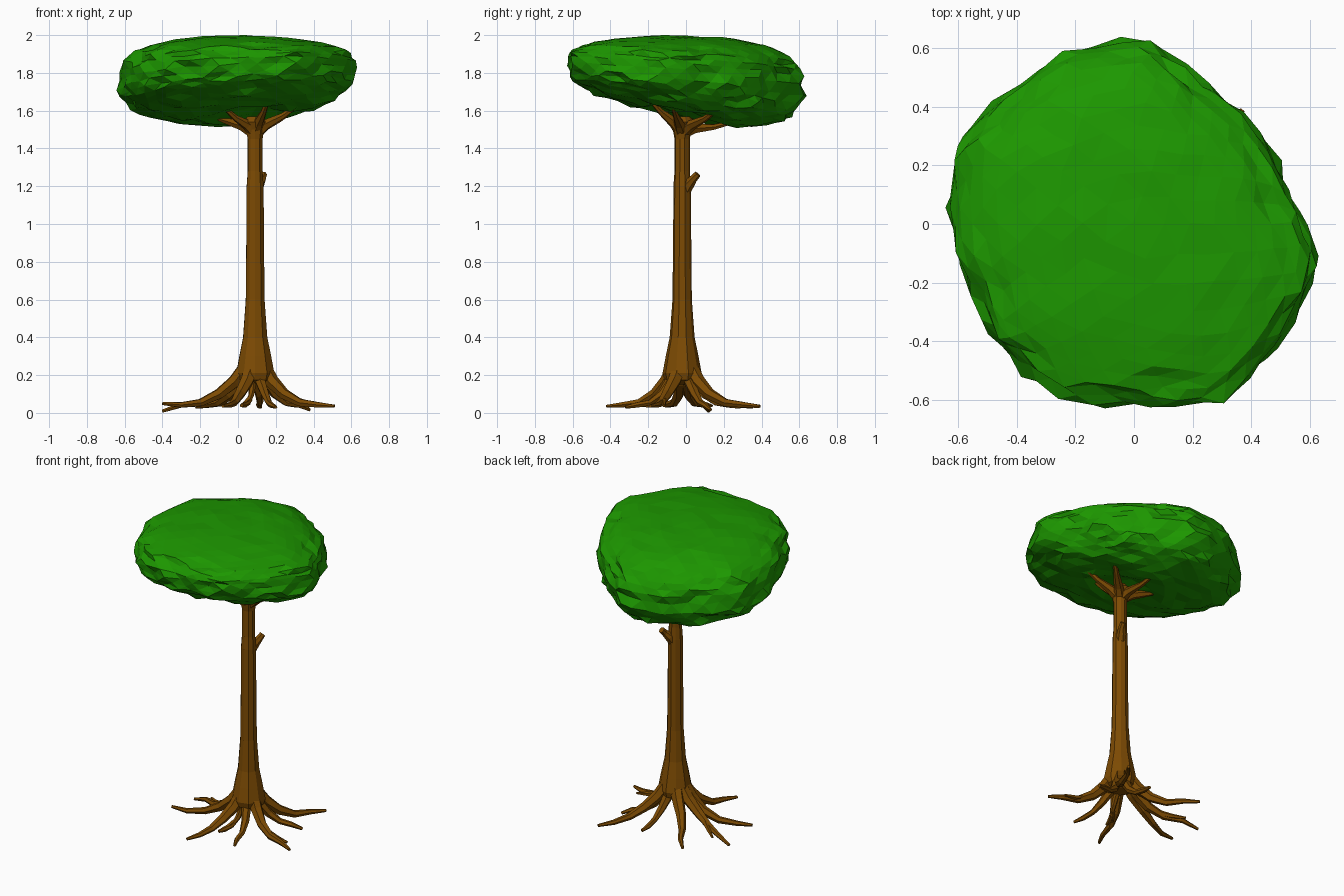
import bpy, bmesh, math, random
from mathutils import Vector, noise

if "Cube" in bpy.data.objects:
    bpy.data.objects.remove(bpy.data.objects["Cube"])
random.seed(4)

def material(name, col):
    m = bpy.data.materials.new(name)
    m.diffuse_color = (*col, 1)
    m.use_nodes = True
    m.node_tree.nodes["Principled BSDF"].inputs["Base Color"].default_value = m.diffuse_color
    return m

bark = material("bark", (0.205, 0.07, 0.001))
leaf = material("leaf", (0.012, 0.31, 0.0))

def finish(bm, name, mat):
    bmesh.ops.recalc_face_normals(bm, faces=bm.faces)
    me = bpy.data.meshes.new(name)
    bm.to_mesh(me)
    bm.free()
    me.materials.append(mat)
    ob = bpy.data.objects.new(name, me)
    bpy.context.collection.objects.link(ob)
    return ob

def tube(name, pts, radii, sides=6, rough=0.06):
    """Flat-faced tapered limb swept along a path."""
    bm = bmesh.new()
    pts = [Vector(p) for p in pts]
    wob = [1 + random.uniform(-rough, rough) for _ in range(sides)]
    rings = []
    for i, (p, r) in enumerate(zip(pts, radii)):
        t = (pts[min(i + 1, len(pts) - 1)] - pts[max(i - 1, 0)]).normalized()
        ref = Vector((1, 0, 0)) if abs(t.z) > 0.95 else Vector((0, 0, 1))
        u = t.cross(ref).normalized()
        v = t.cross(u)
        rings.append([bm.verts.new(p + r * wob[k] * (u * math.cos(2 * math.pi * k / sides)
                      + v * math.sin(2 * math.pi * k / sides))) for k in range(sides)])
    for a, b in zip(rings, rings[1:]):
        for k in range(sides):
            n = (k + 1) % sides
            bm.faces.new((a[k], a[n], b[n], b[k]))
    bm.faces.new(rings[0])
    bm.faces.new(rings[-1])
    return finish(bm, name, bark)

# Trunk
CX, CY = 0.09, -0.02
profile = [(0.15, 0.05), (0.175, 0.095), (0.21, 0.105), (0.30, 0.088), (0.40, 0.067), (0.60, 0.052),
           (1.0, 0.048), (1.20, 0.047), (1.28, 0.041), (1.45, 0.041), (1.50, 0.05), (1.54, 0.068), (1.57, 0.04)]
tube("trunk", [(CX, CY, z) for z, r in profile], [r for z, r in profile], 10, 0.04)
tube("broken_stub", [(0.095, -0.01, 1.17), (0.112, 0.02, 1.215), (0.128, 0.04, 1.24), (0.136, 0.062, 1.264)],
     [0.034, 0.03, 0.022, 0.019], 7)

# Roots: tip x, y, z, and whether a side shoot is present
tips = [(0.37, 0.39, 0.035, 0), (0.38, 0.13, 0.016, 0), (0.51, -0.19, 0.035, 1), (0.20, -0.32, 0.03, 0),
        (-0.08, -0.42, 0.035, 0), (0.02, -0.23, 0.04, 1), (-0.40, -0.12, 0.05, 0), (-0.40, 0.12, 0.009, 1),
        (0.12, 0.29, 0.03, 0), (-0.22, 0.35, 0.03, 0)]
for i, (x, y, z, fork) in enumerate(tips):
    d = Vector((x - CX, y - CY, 0))
    side = Vector((-d.y, d.x, 0)) * (0.04 if i % 2 else -0.04)
    k = min(1, d.length / 0.4)
    path = []
    for f, h, w in [(0.12, 0.23, 0), (0.22, 0.165, 0.4), (0.38, 0.1, 1), (0.58, 0.054, 0.8), (0.8, 0.042, -0.2), (1, z, 0)]:
        path.append(Vector((CX, CY, h)) + d * f + side * w)
    radii = [0.04 * k, 0.037 * k, 0.03 * k, 0.022 * k, 0.016, 0.009]
    tube(f"root_{i + 1}", path, radii)
    if fork:
        s = path[2].lerp(path[3], 0.6)
        out = d * 0.30 - side * 3.2
        tube(f"root_{i + 1}_shoot", [s, s + out * 0.5 + Vector((0, 0, -0.022)), s + out + Vector((0, 0, -0.035))],
             [0.018, 0.013, 0.007], 5)

# Crown branches
for i, (x, y, z) in enumerate([(0.36, -0.08, 1.66), (0.33, 0.2, 1.63), (0.05, 0.29, 1.55), (-0.22, 0.1, 1.62),
                               (-0.10, -0.15, 1.64), (0.17, -0.22, 1.69)]):
    a, b = Vector((CX, CY, 1.48)), Vector((x, y, z))
    p1 = a.lerp(b, 0.22) + Vector((0, 0, 0.01))
    p2 = a.lerp(b, 0.55) + Vector((0, 0, -0.005))
    tube(f"branch_{i + 1}", [a, p1, p2, b], [0.036, 0.029, 0.017, 0.007])

# Foliage: flattened blob following the plan outline
outline = [(.05, .625), (-.19, .60), (-.41, .46), (-.6, .29), (-.635, .15), (-.63, 0), (-.57, -.22), (-.43, -.46),
           (-.24, -.59), (-.05, -.62), (.31, -.6), (.46, -.46), (.58, -.26), (.635, -.15), (.53, .10), (.43, .31),
           (.27, .46), (.15, .55)]
polar = sorted((math.atan2(y, x), math.hypot(x, y)) for x, y in outline)
polar = [(polar[-1][0] - 2 * math.pi, polar[-1][1])] + polar + [(polar[0][0] + 2 * math.pi, polar[0][1])]

def plan_radius(t):
    for (a, ra), (b, rb) in zip(polar, polar[1:]):
        if a <= t <= b:
            return ra + (rb - ra) * (t - a) / (b - a)
    return 0.6

bm = bmesh.new()
bmesh.ops.create_icosphere(bm, subdivisions=4, radius=1)
for v in bm.verts:
    n = v.co.copy()
    flat = min(1, math.hypot(n.x, n.y))
    t = math.atan2(n.y, n.x)
    rho, h = flat ** 0.8, abs(n.z) ** 0.8
    r = rho * plan_radius(t)
    x, y = r * math.cos(t), r * math.sin(t)
    mid = 1.79 + 0.04 * x - 0.09 * y
    if n.z > 0:
        z = mid + h * (0.207 + 0.07 * y - 0.04 * x)
    else:
        hollow = 0.06 * math.exp(-((x - 0.12) ** 2 + (y + 0.06) ** 2) / 0.02)
        z = mid - h * (0.235 + 0.10 * y - hollow)
    p = Vector((x, y, z))
    # ragged leafy ledges, strongest round the rim and below
    amp = 0.008 if n.z > 0.6 else 0.03
    q = Vector((x * 7, y * 7, z * 18))
    bump = amp * (noise.noise(q) + 0.7 * noise.noise(q * 2.3))
    p += Vector((n.x, n.y, n.z * 0.7)) * (bump - 0.003)
    jit = 0.005 if n.z > 0.6 else 0.01
    p += Vector((random.uniform(-1, 1), random.uniform(-1, 1), random.uniform(-.6, .6))) * jit
    p.z = min(p.z, 2.0)
    v.co = p
finish(bm, "foliage", leaf)
